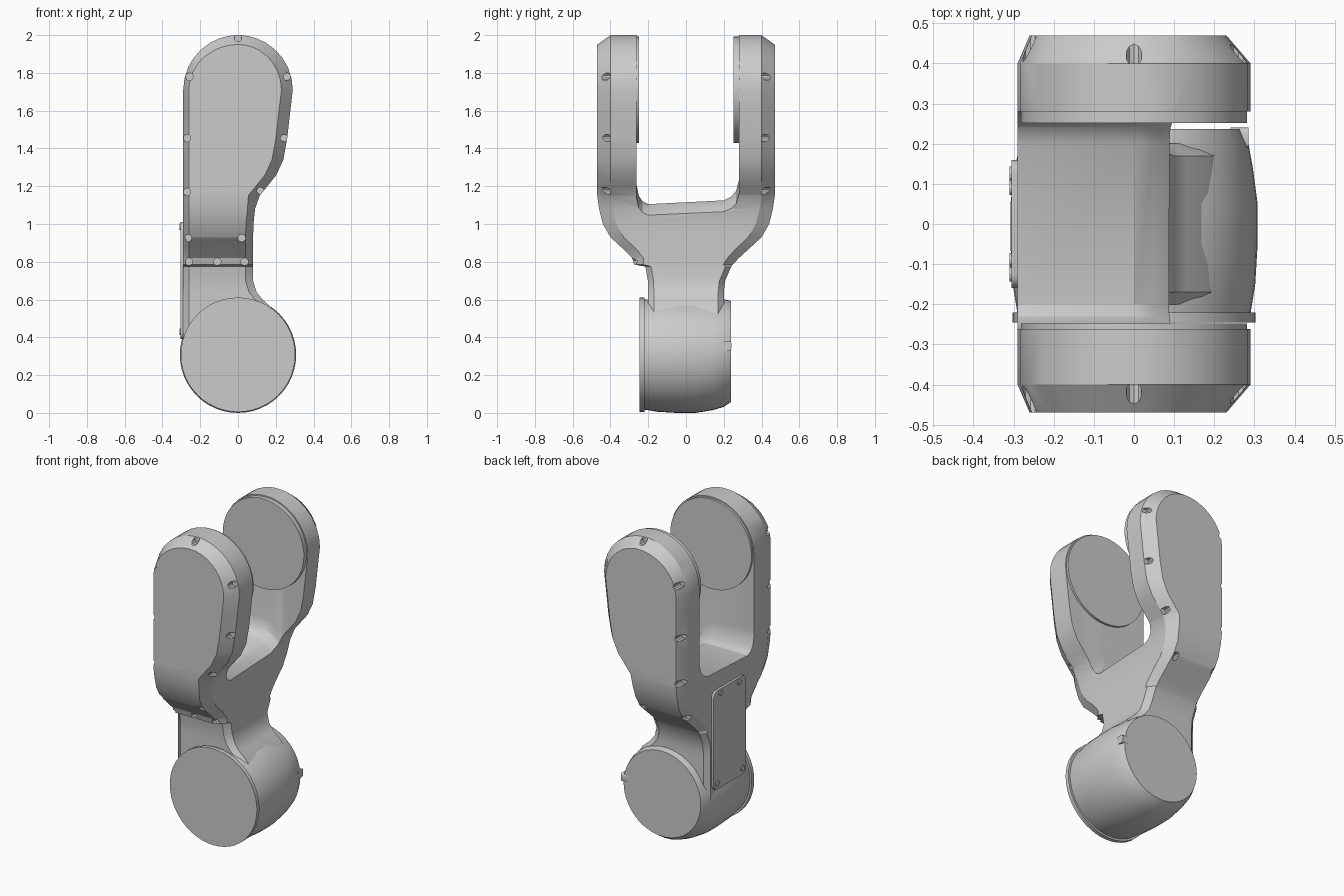
import bpy, bmesh
from math import cos, sin, pi, radians
from mathutils import Matrix

if "Cube" in bpy.data.objects:
    bpy.data.objects.remove(bpy.data.objects["Cube"])


def make(name, bm):
    bmesh.ops.recalc_face_normals(bm, faces=bm.faces)
    me = bpy.data.meshes.new(name)
    bm.to_mesh(me)
    bm.free()
    ob = bpy.data.objects.new(name, me)
    bpy.context.collection.objects.link(ob)
    return ob


def loft(name, rings, caps=None):
    """Skin closed rings of points; caps lists index tuples for the end faces."""
    bm = bmesh.new()
    rows = [[bm.verts.new(p) for p in r] for r in rings]
    n = len(rows[0])
    for a, b in zip(rows, rows[1:]):
        for i in range(n):
            j = (i + 1) % n
            bm.faces.new((a[i], a[j], b[j], b[i]))
    for row in (rows[0], rows[-1]):
        for idx in caps or [range(n)]:
            bm.faces.new([row[i] for i in idx])
    return make(name, bm)


def disc(name, stations, x=0, segs=48):
    """Turned part along y from (y, radius, centre z) stations."""
    return loft(name, [[(x + r * cos(2 * pi * i / segs), y, cz + r * sin(2 * pi * i / segs))
                        for i in range(segs)] for y, r, cz in stations])


def cut(ob, cutter):
    m = ob.modifiers.new("cut", 'BOOLEAN')
    m.operation, m.solver, m.object = 'DIFFERENCE', 'EXACT', cutter
    cutter.hide_render = True
    dg = bpy.context.evaluated_depsgraph_get()
    me = bpy.data.meshes.new_from_object(ob.evaluated_get(dg))
    ob.modifiers.clear()
    ob.data = me
    bpy.data.objects.remove(cutter)


def section(z, xl, xr, wn, wp, c, i, j, zo=None):
    """Chamfered cross-section; zo is the height of its outer faces."""
    zo = z if zo is None else zo
    return [(xl, c - wn, z), (xl + i, -wn, zo), (xr - j, -wn, zo), (xr, c - wn, z),
            (xr, wp - c, z), (xr - j, wp, zo), (xl + i, wp, zo), (xl, wp - c, z)]


# Fork body: z, right edge, half-width front, half-width back, chamfer
stations = [(.30, .25, .20, .20, .03), (.45, .24, .20, .20, .03), (.55, .185, .20, .20, .03),
            (.60, .13, .20, .20, .03), (.64, .098, .20, .20, .03), (.70, .08, .202, .207, .03),
            (.775, .08, .215, .24, .03), (.785, .08, .275, .247, .05), (.82, .08, .285, .28, .06),
            (.87, .08, .335, .335, .07), (.93, .08, .40, .40, .07), (1.0, .082, .44, .44, .07),
            (1.08, .09, .46, .46, .07), (1.15, .115, .47, .47, .07), (1.20, .155, .47, .47, .07),
            (1.26, .203, .47, .47, .07), (1.34, .24, .47, .47, .07), (1.45, .26, .47, .47, .07),
            (1.6, .277, .47, .47, .07), (1.71, .29, .47, .47, .07)]
rings = [section(z, -.29, xr, wn, wp, c, .03, .04 if z < 1.1 else .06)
         for z, xr, wn, wp, c in stations]
for deg in (12, 24, 36, 48, 60, 70, 79, 86):
    a = radians(deg)
    x = .29 * cos(a)
    rings.append(section(1.71 + .29 * sin(a), -x, x, .47, .47, .07,
                         .03 * cos(a), .06 * cos(a), 1.71 + .24 * sin(a)))
fork = loft("fork_body", rings, [(0, 1, 2, 3), (0, 3, 4, 7), (4, 5, 6, 7)])

# Slot between the arms, with a saddle that falls away at the right
slot = [(-.262, 2.5), (-.262, 1.21), (-.25, 1.15), (-.23, 1.12), (-.2, 1.105),
        (.2, 1.125), (.24, 1.145), (.265, 1.175), (.28, 1.23), (.28, 2.5)]
cut(fork, loft("slot_cutter", [[(x, y, z - d) for y, z in slot]
                               for x, d in ((-.6, 0), (0, 0), (.05, .025), (.1, .07), (.6, .07))]))

# Screw notches along the chamfers
notches = [(0, 1.985, .40), (-.258, 1.78, .40), (.26, 1.78, .40), (-.27, 1.455, .40),
           (.245, 1.455, .40), (-.27, 1.17, .40), (.12, 1.175, .40), (-.265, .925, .35),
           (.02, .925, .35)]
spots = [(x, z, s * y) for x, z, y in notches for s in (-1, 1)]
spots += [(x, .80, -.225) for x in (-.26, -.11, .035)]
bm = bmesh.new()
for x, z, y in spots:
    s = 1 if y > 0 else -1
    bmesh.ops.create_cone(bm, cap_ends=True, segments=10, radius1=.02, radius2=.02, depth=.2,
                          matrix=Matrix.Translation((x, y + s * .1, z)) @ Matrix.Rotation(pi / 2, 4, 'X'))
cut(fork, make("notch_cutter", bm))

# Round bosses on the inner faces of the arms
parts = [fork,
         disc("front_boss", [(-.30, .282, 1.71), (-.248, .282, 1.71)]),
         disc("back_boss", [(.252, .282, 1.71), (.31, .282, 1.71)])]

# Lower joint: bowed barrel with tapered back end, and front flange
parts.append(disc("joint_barrel", [(-.225, .29, .308), (-.15, .302, .308), (-.05, .308, .308),
                                   (.05, .308, .308), (.14, .296, .31), (.2, .285, .317),
                                   (.237, .268, .325)]))
parts.append(disc("joint_flange", [(-.245, .303, .308), (-.22, .303, .308)]))


def box(name, lo, hi, bevel):
    bm = bmesh.new()
    bmesh.ops.create_cube(bm, size=1)
    for v in bm.verts:
        v.co = [(l + h) / 2 + c * (h - l) for l, h, c in zip(lo, hi, v.co)]
    edges = [e for e in bm.edges if abs(e.verts[0].co.x - e.verts[1].co.x) > 1e-4]
    bmesh.ops.bevel(bm, geom=edges, offset=bevel, segments=4, profile=.5, affect='EDGES')
    return make(name, bm)


# Cover plate on the left side, its screws, and the small stop tab
parts.append(box("cover_plate", (-.305, -.16, .39), (-.27, .16, 1.01), .035))
parts.append(box("stop_tab", (.24, .19, .33), (.285, .24, .38), .012))
bm = bmesh.new()
for y, z in ((-.125, .43), (.125, .43), (-.09, .985), (.09, .985)):
    bmesh.ops.create_cone(bm, cap_ends=True, segments=12, radius1=.018, radius2=.018, depth=.03,
                          matrix=Matrix.Translation((-.295, y, z)) @ Matrix.Rotation(pi / 2, 4, 'Y'))
parts.append(make("cover_screws", bm))

for ob in parts:
    bpy.ops.object.select_all(action='DESELECT')
    ob.select_set(True)
    bpy.context.view_layer.objects.active = ob
    bpy.ops.object.shade_smooth_by_angle(angle=radians(25))
